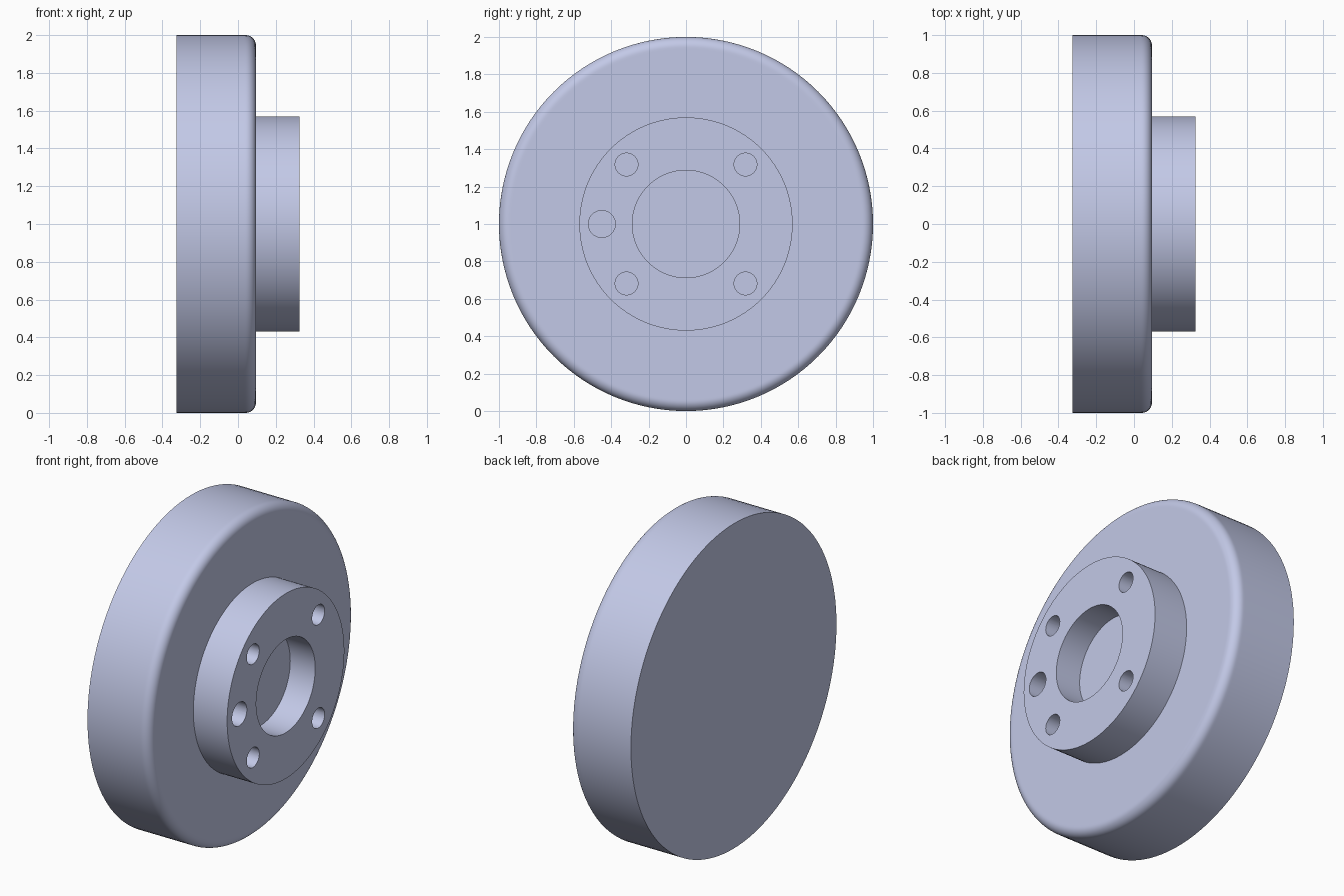
import bpy, bmesh, math
from mathutils import Matrix

cube = bpy.data.objects.get("Cube")
if cube:
    bpy.data.objects.remove(cube, do_unlink=True)

CZ = 1.0                      # height of the turning axis, which runs along x
BACK, SHOULDER, FACE = -0.325, 0.095, 0.325
R_DISC, R_HUB, R_BORE, FILLET = 1.0, 0.57, 0.287, 0.055
DEPTH = 0.17

# One satin blue-grey metal
metal = bpy.data.materials.new("blue grey metal")
metal.use_nodes = True
colour = (0.55, 0.59, 0.81, 1.0)
metal.diffuse_color = colour
metal.node_tree.nodes["Principled BSDF"].inputs["Base Color"].default_value = colour


def make_object(name, bm):
    bmesh.ops.recalc_face_normals(bm, faces=bm.faces)
    mesh = bpy.data.meshes.new(name)
    bm.to_mesh(mesh)
    bm.free()
    obj = bpy.data.objects.new(name, mesh)
    mesh.materials.append(metal)
    bpy.context.collection.objects.link(obj)
    return obj


def lathe(name, profile, steps=128):
    """Turn (x, radius) points about the x axis at height CZ."""
    bm = bmesh.new()
    verts = [bm.verts.new((x, 0, CZ + r)) for x, r in profile]
    edges = [bm.edges.new(pair) for pair in zip(verts, verts[1:])]
    bmesh.ops.spin(bm, geom=verts + edges, cent=(0, 0, CZ), axis=(1, 0, 0),
                   angle=2 * math.pi, steps=steps)
    bmesh.ops.remove_doubles(bm, verts=bm.verts, dist=1e-5)
    return make_object(name, bm)


# Disc with a rounded front rim, raised hub and blind centre bore
fillet = []
for i in range(11):
    a = math.pi / 2 * i / 10
    fillet.append((SHOULDER - FILLET + FILLET * math.sin(a),
                   R_DISC - FILLET + FILLET * math.cos(a)))
profile = [(BACK, 0), (BACK, R_DISC), (SHOULDER - FILLET - 0.01, R_DISC)]
profile += fillet
profile += [(SHOULDER, R_DISC - FILLET - 0.01), (SHOULDER, R_HUB), (FACE, R_HUB),
            (FACE, R_BORE), (FACE - DEPTH, R_BORE), (FACE - DEPTH, 0)]
body = lathe("flanged_disc", profile)

# Four bolt holes and one larger locating hole: (y, z offset, radius)
holes = [(sy * 0.318, sz * 0.318, 0.061) for sy in (-1, 1) for sz in (-1, 1)]
holes.append((-0.45, 0, 0.072))
bm = bmesh.new()
for y, z, r in holes:
    place = Matrix.Translation((FACE, y, CZ + z)) @ Matrix.Rotation(math.pi / 2, 4, 'Y')
    bmesh.ops.create_cone(bm, cap_ends=True, segments=48, radius1=r, radius2=r,
                          depth=2 * DEPTH, matrix=place)
cutter = make_object("hole_cutter", bm)
cutter.hide_render = True

cut = body.modifiers.new("holes", 'BOOLEAN')
cut.operation = 'DIFFERENCE'
cut.solver = 'EXACT'
cut.object = cutter
bpy.ops.object.select_all(action='DESELECT')
body.select_set(True)
bpy.context.view_layer.objects.active = body
bpy.ops.object.modifier_apply(modifier=cut.name)
bpy.data.objects.remove(cutter, do_unlink=True)

# Smooth round walls, crisp corners
bpy.ops.object.shade_smooth_by_angle(angle=math.radians(30))
